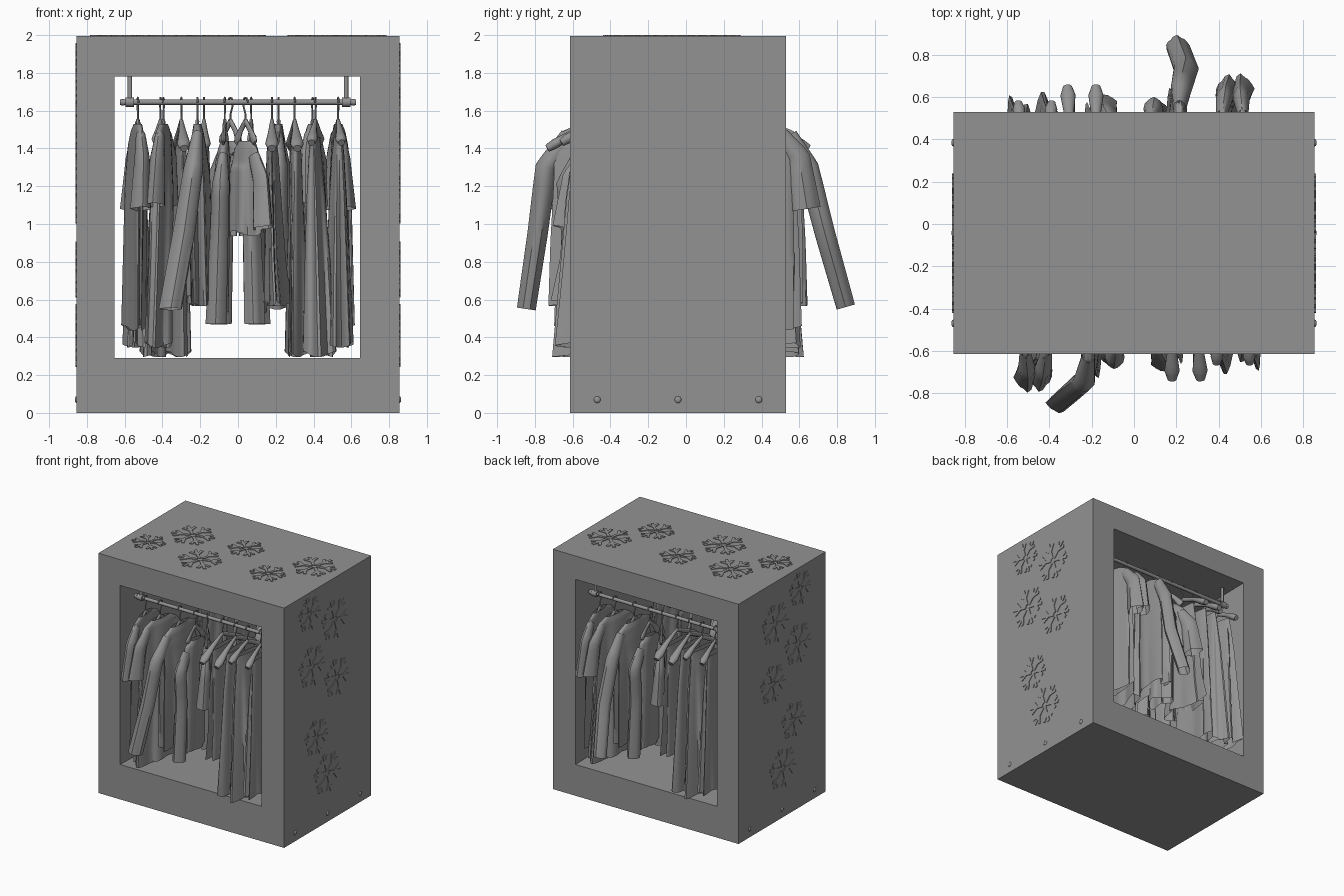
import bpy, bmesh, math
from math import sin, cos, pi, radians
from mathutils import Matrix, Vector

cube = bpy.data.objects.get("Cube")
if cube:
    bpy.data.objects.remove(cube)

grey = bpy.data.materials.new("plain_grey")
grey.use_nodes = True
COLOUR = (0.29, 0.29, 0.29, 1)
grey.diffuse_color = COLOUR
grey.node_tree.nodes["Principled BSDF"].inputs["Base Color"].default_value = COLOUR

FRONT, BACK = -0.615, 0.53
MID = (FRONT + BACK) / 2
ROD_Y, ROD_Z = -0.46, 1.645


def finish(bm, name, smooth=True):
    mesh = bpy.data.meshes.new(name)
    bmesh.ops.recalc_face_normals(bm, faces=bm.faces)
    bm.to_mesh(mesh)
    bm.free()
    mesh.materials.append(grey)
    ob = bpy.data.objects.new(name, mesh)
    bpy.context.collection.objects.link(ob)
    if smooth:
        bpy.ops.object.select_all(action='DESELECT')
        ob.select_set(True)
        bpy.context.view_layer.objects.active = ob
        bpy.ops.object.shade_smooth_by_angle(angle=radians(40))


def loft(bm, rings, closed=False, caps=False):
    """Skin a list of point rings."""
    vs = [[bm.verts.new(p) for p in r] for r in rings]
    n = len(vs[0])
    pairs = list(zip(vs, vs[1:])) + ([(vs[-1], vs[0])] if closed else [])
    for a, b in pairs:
        for i in range(n):
            j = (i + 1) % n
            bm.faces.new((a[i], a[j], b[j], b[i]))
    if caps:
        bm.faces.new(vs[0])
        bm.faces.new(vs[-1])


def resample(rows, steps):
    """Evenly interpolate rows of numbers."""
    out = []
    for s in range(steps + 1):
        f = s / steps * (len(rows) - 1)
        i = min(int(f), len(rows) - 2)
        out.append([a + (b - a) * (f - i) for a, b in zip(rows[i], rows[i + 1])])
    return out


def fold(a, t, k, amp, ph):
    return 1 + amp * t * (sin(k * a + ph + t) + 0.5 * sin((k + 3) * a - 2 * ph))


def tube(bm, path, place, steps=12, segs=16, amp=0.0, caps=False):
    """Tube along rows of x, y, z, half thickness, half width."""
    pts = resample(path, steps)
    rings = []
    for i, (x, y, z, rx, rw) in enumerate(pts):
        tan = Vector(pts[min(i + 1, steps)][:3]) - Vector(pts[max(i - 1, 0)][:3])
        side = Vector((1, 0, 0))
        up = tan.cross(side).normalized()
        ring = []
        for s in range(segs):
            a = 2 * pi * s / segs
            r = fold(a, i / steps, 4, amp, x + 1)
            ring.append(place @ (Vector((x, y, z)) + (side * rx * cos(a) + up * rw * sin(a)) * r))
        rings.append(ring)
    loft(bm, rings, caps=caps)


def garment(name, place, rows, sleeves, lean, k, ph):
    """Hanging garment from rows of z, half width, half thickness."""
    bm = bmesh.new()
    rings = []
    for i, (z, w, d) in enumerate(resample(rows, 24)):
        t = i / 24
        ring = []
        for s in range(48):
            a = 2 * pi * s / 48
            r = fold(a, t, k, 0.16, ph)
            hem = 0.015 * t * t * sin(3 * a + ph)
            ring.append(place @ Vector((d * r * cos(a) + lean * t * t + 0.02 * t * sin(2 * a + ph),
                                        w * r * sin(a), z + hem)))
        rings.append(ring)
    loft(bm, rings)
    for path in sleeves:
        tube(bm, path, place, amp=0.12)
    finish(bm, name)


def hanger(name, place, half, thick, drop):
    """Wire hook over the rail and a sloping shoulder bar."""
    bm = bmesh.new()
    hook = [(0, 0, 1.53, .005, .005), (0, 0, 1.58, .005, .005), (0, .022, 1.625, .005, .005)]
    for i in range(7):
        a = radians(-10 + i * 32)
        hook.append((0, .024 * cos(a), ROD_Z + .024 * sin(a), .005, .005))
    tube(bm, hook, place, steps=18, segs=8, caps=True)
    for s in (-1, 1):
        tube(bm, [(0, 0, 1.545, .01, .016), (0, s * half * .5, 1.535 - drop * .4, thick * .6, .018),
                  (0, s * half * .85, 1.535 - drop * .85, thick, .026),
                  (0, s * half, 1.53 - drop, thick * .6, .02)], place, steps=9, segs=12, caps=True)
    finish(bm, name)


# Box frame with an opening right through, slightly taller at the rear
def rect(x0, x1, z0, z1, y):
    return [(x0, y, z0), (x1, y, z0), (x1, y, z1), (x0, y, z1)]


outer = (-.855, .855, 0, 1.995)
bm = bmesh.new()
loft(bm, [rect(*outer, FRONT), rect(*outer, BACK), rect(-.655, .645, .26, 1.8, BACK),
          rect(-.655, .645, .29, 1.78, FRONT)], closed=True)
finish(bm, "box_frame", smooth=False)


# Raised snowflakes
def snowflake(bm, place, r):
    def bar(p, q, w):
        p, q = Vector(p), Vector(q)
        d = q - p
        m = (place @ Matrix.Translation(((p.x + q.x) / 2, (p.y + q.y) / 2, 0))
             @ Matrix.Rotation(math.atan2(d.y, d.x), 4, 'Z') @ Matrix.Diagonal((d.length, w, .01, 1)))
        bmesh.ops.create_cube(bm, size=1, matrix=m)
    for i in range(6):
        a = i * pi / 3 + .3

        def at(dist, off=0):
            return (r * (dist * cos(a) - off * sin(a)), r * (dist * sin(a) + off * cos(a)))
        bar(at(.12), at(.95), r * .13)
        for s in (-1, 1):
            bar(at(.5), at(.8, s * .26), r * .13)


bm = bmesh.new()
for x, y, r in ((-.655, -.24, .14), (-.45, .05, .18), (-.16, -.27, .18),
                (.01, .09, .15), (.4, -.18, .15), (.62, .12, .18)):
    snowflake(bm, Matrix.Translation((x, y, 1.995)), r)
finish(bm, "top_snowflakes", smooth=False)
for side, label in ((1, "left"), (-1, "right")):
    turn = Matrix.Rotation(side * pi / 2, 4, 'Y')
    bm = bmesh.new()
    for y, z, r in ((-.28, 1.82, .15), (.05, 1.65, .18), (-.25, 1.37, .18),
                    (.08, 1.16, .17), (-.19, .76, .16), (-.05, .41, .18)):
        snowflake(bm, Matrix.Translation((side * .855, y, z)) @ turn, r)
    finish(bm, label + "_snowflakes", smooth=False)
    bm = bmesh.new()
    for y in (-.47, MID, .385):
        bmesh.ops.create_uvsphere(bm, u_segments=16, v_segments=8, radius=.018,
                                  matrix=Matrix.Translation((side * .855, y, .07)) @ Matrix.Diagonal((.5, 1, 1, 1)))
    finish(bm, label + "_bolts")


# Clothes rail with clamps and ceiling posts
def rail(name, base):
    bm = bmesh.new()
    along = Matrix.Rotation(pi / 2, 4, 'Y')

    def cylinder(r, length, x, z=ROD_Z, turn=along):
        bmesh.ops.create_cone(bm, cap_ends=True, segments=20, radius1=r, radius2=r, depth=length,
                              matrix=base @ Matrix.Translation((x, ROD_Y, z)) @ turn)
    cylinder(.014, 1.25, 0)
    for s in (-1, 1):
        cylinder(.025, .045, s * .572)
        cylinder(.018, .02, s * .61)
        cylinder(.012, 1.79 - ROD_Z, s * .572, (1.79 + ROD_Z) / 2, Matrix())
    finish(bm, name)


# Garment patterns
def shoulders(hem, width, thick, flare=1.0, top=1.53):
    return [(top, width * .45, .02), (top - .04, width * .85, .028), (top - .12, width, .036),
            (top * .7 + hem * .3, width * .97, thick), (top * .35 + hem * .65, width, thick),
            (hem, width * flare, thick * flare)]


def straps(hem, width, thick):
    return [(1.46, width * .6, .022), (1.36, width * .65, .03), (1.15, width * .75, thick * .6),
            (.8, width * .85, thick * .8), (hem, width, thick)]


def short_sleeves(w, end=1.08, top=1.47):
    return [[(0, s * w * .75, top, .025, .04), (0, s * (w + .04), top - .12, .038, .06),
             (-.01, s * (w + .08), end, .05, .07)] for s in (-1, 1)]


def long_sleeves(w, end, spread=.06, drift=0.0, top=1.46):
    return [[(0, s * w * .75, top, .025, .045), (drift * .2, s * (w + .04), top - .15, .045, .055),
             (drift * .5, s * (w + spread * .6), .95, .045, .05),
             (drift, s * (w + spread), end, .05, .05)] for s in (-1, 1)]


# Outstretched coat sleeve, swung sideways at the front and straight out at the rear
swung = [(0, -.16, 1.47, .03, .045), (-.02, -.28, 1.3, .05, .055),
         (-.07, -.325, .95, .055, .05), (-.14, -.385, .55, .055, .045)]
straight = [(0, -.17, 1.47, .03, .045), (-.01, -.27, 1.3, .05, .055),
            (-.03, -.36, .95, .055, .05), (.01, -.47, .56, .05, .045)]


def hang_clothes(prefix, base, coat_sleeve):
    rail(prefix + "clothes_rail", base)
    clothes = [
        ("short_sleeve_dress", -.53, 6, shoulders(.45, .21, .045), short_sleeves(.18), -.01),
        ("tee_dress", -.395, -8, shoulders(.36, .21, .05, 1.1), short_sleeves(.18, 1.1), -.03),
        ("coat", -.215, 0, shoulders(.58, .235, .05), [coat_sleeve, long_sleeves(.21, .62)[1]], .02),
        ("cardigan", -.07, -5, shoulders(.52, .13, .04, 1, 1.44),
         long_sleeves(.13, .47, .03, -.03, 1.36), -.02),
        ("tee", .04, 30, shoulders(.95, .13, .045, 1, 1.44), short_sleeves(.12, .98, 1.36), 0),
        ("vest_top", .18, 0, straps(.58, .21, .055), (), .03),
        ("slim_gown", .3, 3, straps(.31, .2, .05), (), 0),
        ("gown", .41, -6, straps(.31, .21, .07), (), .03),
        ("bell_gown", .53, 5, straps(.36, .2, .065), (), .01),
    ]
    for n, (name, x, yaw, rows, sleeves, lean) in enumerate(clothes):
        place = base @ Matrix.Translation((x, ROD_Y, 0)) @ Matrix.Rotation(radians(yaw), 4, 'Z')
        garment(prefix + name, place, rows, sleeves, lean, 5 + n % 3, n * 1.3)
        if sleeves:
            size = (.1, .014, .1)
        elif "gown" in name and name != "slim_gown":
            size = (.2, .03, .1)
        else:
            size = (.275, .036, .13)
        hanger(prefix + name + "_hanger", place, *size)


hang_clothes("front_", Matrix(), swung)
hang_clothes("rear_", Matrix.Translation((0, 2 * MID, 0)) @ Matrix.Rotation(pi, 4, 'Z'), straight)
